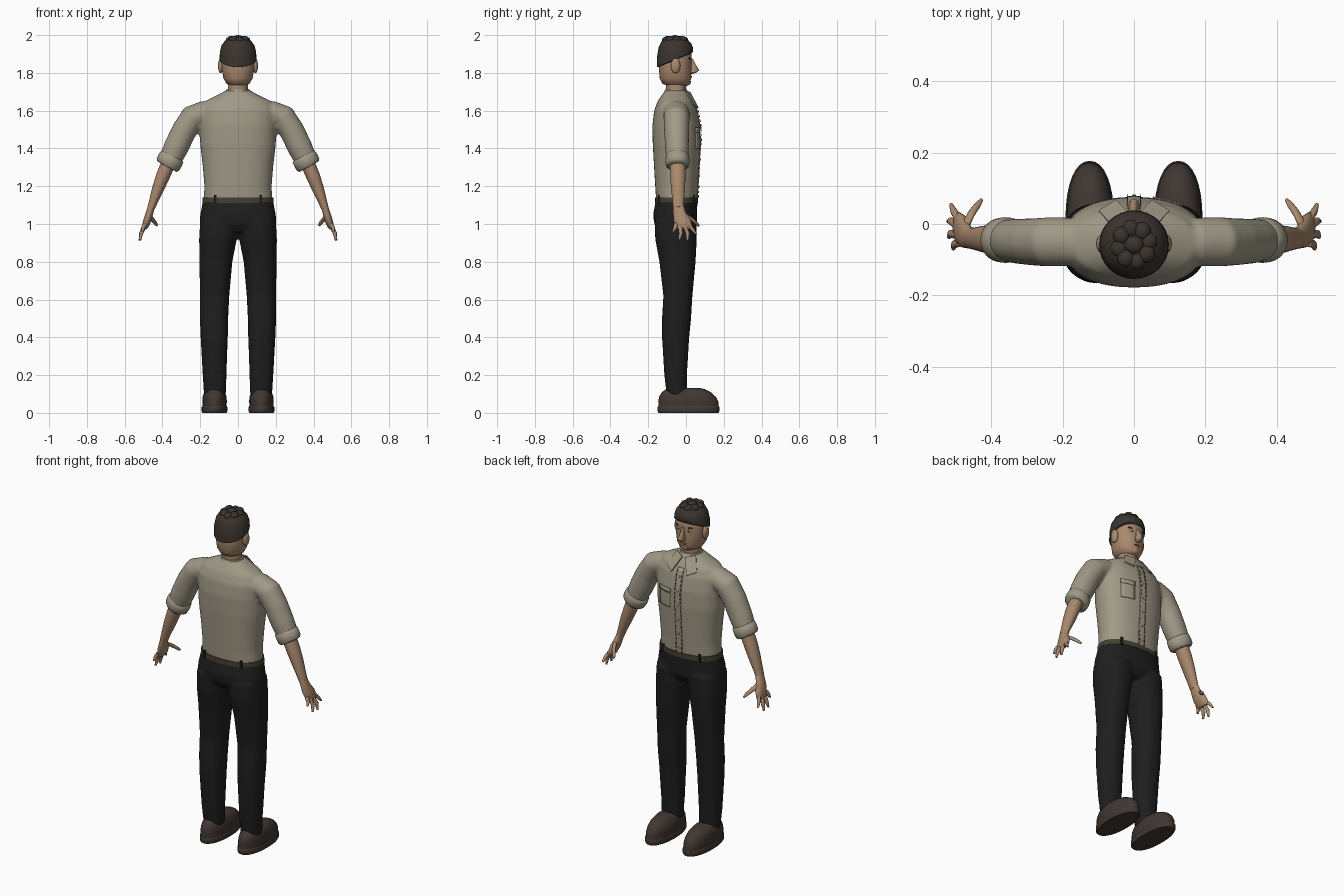
import bpy, bmesh, math
from mathutils import Vector

cube = bpy.data.objects.get("Cube")
if cube:
    bpy.data.objects.remove(cube)


def material(name, r, g, b):
    m = bpy.data.materials.new(name)
    m.use_nodes = True
    m.diffuse_color = (r, g, b, 1)
    bsdf = m.node_tree.nodes["Principled BSDF"]
    bsdf.inputs["Base Color"].default_value = (r, g, b, 1)
    bsdf.inputs["Roughness"].default_value = 0.8
    return m


SHIRT = material("khaki shirt", 0.35, 0.32, 0.24)
SKIN = material("skin", 0.40, 0.25, 0.155)
TROUSER = material("black cloth", 0.013, 0.013, 0.014)
SHOE = material("brown leather", 0.050, 0.038, 0.031)
HAIR = material("dark hair", 0.042, 0.034, 0.028)
BELT = material("belt leather", 0.060, 0.050, 0.034)
LIP = material("lips", 0.24, 0.11, 0.075)
WHITE = material("eye white", 0.55, 0.52, 0.47)


def power(v, n):
    return math.copysign(abs(v) ** (2 / n), v)


def loft(bm, rings, flat=True, n=2.0, seg=32, tilts=None):
    """Closed tube through rings (x, y, z, radius a, radius b)."""
    side = Vector((0, 1, 0))
    loops = []
    for i, (x, y, z, a, b) in enumerate(rings):
        c = Vector((x, y, z))
        if flat:
            u = Vector((1, 0, 0))
        else:
            lo, hi = rings[max(i - 1, 0)], rings[min(i + 1, len(rings) - 1)]
            t = Vector(hi[:3]) - Vector(lo[:3])
            u = side.cross(t).normalized()
        loop = []
        for k in range(seg):
            q = math.tau * k / seg
            p = c + u * a * power(math.cos(q), n) + side * b * power(math.sin(q), n)
            if tilts:
                p.z += tilts[i] * (p.y - y)
            loop.append(bm.verts.new(p))
        loops.append(loop)
    for l0, l1 in zip(loops, loops[1:]):
        for k in range(seg):
            j = (k + 1) % seg
            bm.faces.new((l0[k], l0[j], l1[j], l1[k]))
    bm.faces.new(loops[0][::-1])
    bm.faces.new(loops[-1])


def finish(name, bm, mat, voxel=0, smooth=True):
    bmesh.ops.recalc_face_normals(bm, faces=bm.faces[:])
    me = bpy.data.meshes.new(name)
    bm.to_mesh(me)
    bm.free()
    me.materials.append(mat)
    ob = bpy.data.objects.new(name, me)
    bpy.context.collection.objects.link(ob)
    if smooth:
        bpy.ops.object.select_all(action='DESELECT')
        ob.select_set(True)
        bpy.context.view_layer.objects.active = ob
        bpy.ops.object.shade_smooth_by_angle(angle=math.radians(50))
    if voxel:
        r = ob.modifiers.new("blend", 'REMESH')
        r.mode, r.voxel_size, r.use_smooth_shade = 'VOXEL', voxel, True
        s = ob.modifiers.new("soften", 'SMOOTH')
        s.iterations, s.factor = 5, 0.5
    return ob


def tube(name, rings, mat, **kw):
    bm = bmesh.new()
    loft(bm, rings, **kw)
    return finish(name, bm, mat)


def flip(rings, s):
    return [(s * r[0],) + tuple(r[1:]) for r in rings]


def ball(name, loc, size, mat):
    bm = bmesh.new()
    bmesh.ops.create_uvsphere(bm, u_segments=20, v_segments=12, radius=1)
    for v in bm.verts:
        v.co = Vector(loc) + Vector([v.co[i] * size[i] for i in range(3)])
    return finish(name, bm, mat)


def sheet(name, pts, mat, thick=0.006):
    bm = bmesh.new()
    bm.faces.new([bm.verts.new(p) for p in pts])
    ob = finish(name, bm, mat, smooth=False)
    ob.modifiers.new("thickness", 'SOLIDIFY').thickness = thick
    ob.modifiers["thickness"].offset = 0
    return ob


# Shirt: torso and both sleeves blended into one body
TORSO = [(0, -.05, 1.12, .182, .108), (0, -.05, 1.2, .178, .113), (0, -.05, 1.3, .186, .119),
         (0, -.05, 1.42, .2, .126), (0, -.052, 1.52, .203, .126), (0, -.055, 1.6, .203, .114),
         (0, -.055, 1.65, .175, .095), (0, -.053, 1.69, .095, .07), (0, -.053, 1.708, .062, .058)]
SLEEVE = [(.12, -.05, 1.59, .05, .06), (.18, -.05, 1.59, .062, .068), (.238, -.05, 1.565, .069, .069),
          (.285, -.05, 1.495, .066, .066), (.328, -.048, 1.405, .066, .063), (.366, -.045, 1.325, .058, .057)]
bm = bmesh.new()
loft(bm, TORSO, n=2.25, seg=48)
for s in (1, -1):
    loft(bm, flip(SLEEVE, s), flat=False)
finish("shirt", bm, SHIRT, voxel=0.009)


def chest(x, z):
    """Front surface of the torso at a given x and height."""
    for p, q in zip(TORSO, TORSO[1:]):
        if p[2] <= z <= q[2]:
            f = (z - p[2]) / (q[2] - p[2])
            cy, a, b = (p[i] + f * (q[i] - p[i]) for i in (1, 3, 4))
            return cy + b * (1 - abs(x / a) ** 2.25) ** (1 / 2.25)


def patch(name, x0, x1, z0, z1, mat, lift, nx=4, nz=12):
    bm = bmesh.new()
    g = [[None] * (nz + 1) for _ in range(nx + 1)]
    for i in range(nx + 1):
        for j in range(nz + 1):
            x, z = x0 + (x1 - x0) * i / nx, z0 + (z1 - z0) * j / nz
            g[i][j] = bm.verts.new((x, chest(x, z) + lift, z))
    for i in range(nx):
        for j in range(nz):
            bm.faces.new((g[i][j], g[i + 1][j], g[i + 1][j + 1], g[i][j + 1]))
    ob = finish(name, bm, mat)
    ob.modifiers.new("thickness", 'SOLIDIFY').thickness = 0.004


# Button band, stitches, buttons and chest pocket
patch("button_band", -.02, .02, 1.13, 1.64, SHIRT, .003, nz=24)
patch("chest_pocket", .055, .135, 1.4, 1.5, SHIRT, .003)
patch("pocket_flap", .053, .137, 1.485, 1.51, SHIRT, .005, nz=2)
for i in range(20):
    z = 1.14 + i * .025
    for s in (1, -1):
        patch("band_stitch", s * .0165, s * .0185, z, z + .013, BELT, .0045, 1, 1)
for i in range(6):
    z = 1.17 + i * .085
    ball("button", (0, chest(0, z) + .004, z), (.006, .003, .006), SHIRT)

# Collar, rolled cuffs, forearms and hands
tube("collar_band", [(0, -.053, 1.68, .075, .068), (0, -.053, 1.7, .066, .062),
                     (0, -.053, 1.712, .06, .058)], SHIRT)
FINGERS = {"index": (.022, (.505, .035, .97), (.512, .053, .945)),
           "middle": (.0, (.513, .008, .95), (.52, .008, .912)),
           "ring": (-.022, (.513, -.027, .95), (.518, -.036, .916)),
           "little": (-.042, (.503, -.057, .98), (.506, -.068, .958))}
for s, side in ((1, "left"), (-1, "right")):
    sheet(side + "_collar_flap", [(s * x, y, z) for x, y, z in (
        (.008, .022, 1.695), (.062, -.005, 1.71), (.098, .036, 1.635), (.05, .066, 1.612))], SHIRT)
    tube(side + "_rolled_cuff", flip([
        (.344, -.045, 1.365, .056, .054), (.348, -.045, 1.358, .066, .062), (.36, -.045, 1.335, .069, .064),
        (.372, -.045, 1.313, .067, .062), (.377, -.045, 1.304, .057, .054)], s), SHIRT, flat=False)
    tube(side + "_forearm", flip([
        (.36, -.045, 1.34, .038, .042), (.395, -.044, 1.26, .037, .041), (.422, -.042, 1.19, .032, .037),
        (.446, -.041, 1.125, .024, .031), (.46, -.04, 1.085, .02, .029)], s), SKIN, flat=False)
    bm = bmesh.new()
    loft(bm, flip([(.456, -.04, 1.1, .018, .028), (.468, -.034, 1.06, .02, .034), (.48, -.02, 1.02, .021, .046),
                   (.492, -.01, .985, .017, .044), (.496, -.008, .972, .01, .036)], s), flat=False, seg=20)
    for y, mid, tip in FINGERS.values():
        loft(bm, flip([(.49, y - .01, 1.0, .011, .012), (*mid, .0105, .011), (*tip, .006, .006)], s),
             flat=False, seg=10)
    loft(bm, flip([(.475, -.01, 1.05, .014, .016), (.455, .03, 1.025, .012, .013),
                   (.438, .053, 1.005, .01, .011), (.428, .066, .99, .006, .006)], s), flat=False, seg=10)
    finish(side + "_hand", bm, SKIN)

# Trousers: pelvis and both legs blended
LEG = [(.122, -.048, .09, .058, .054), (.124, -.055, .2, .063, .06), (.126, -.055, .4, .072, .072),
       (.127, -.05, .5, .075, .077), (.124, -.043, .62, .078, .077), (.117, -.045, .8, .087, .096),
       (.106, -.053, .92, .1, .11), (.1, -.055, 1.02, .1, .112)]
bm = bmesh.new()
loft(bm, [(0, -.055, .955, .12, .085), (0, -.055, 1.0, .204, .113), (0, -.058, 1.05, .2, .116),
          (0, -.052, 1.1, .19, .112), (0, -.05, 1.128, .186, .11)], n=2.3, seg=48)
for s in (1, -1):
    loft(bm, flip(LEG, s), n=2.2)
finish("trousers", bm, TROUSER, voxel=0.009)

# Belt with loops
tube("belt", [(0, -.05, 1.112, .188, .113), (0, -.05, 1.14, .187, .113)], BELT, n=2.25, seg=48)
for x in (-.12, .12):
    for sy in (1, -1):
        y = -.05 + sy * .115 * (1 - (.12 / .187) ** 2.25) ** (1 / 2.25)
        bm = bmesh.new()
        bmesh.ops.create_cube(bm, size=1)
        for v in bm.verts:
            v.co = Vector((x + v.co.x * .014, y + v.co.y * .009, 1.13 + v.co.z * .045))
        finish("belt_loop", bm, TROUSER, smooth=False)

# Shoes
for s, side in ((1, "left"), (-1, "right")):
    x = s * .124
    tube(side + "_sole", [(x, .013, .0, .064, .158), (x, .013, .008, .068, .164),
                          (x, .013, .03, .068, .164), (x, .013, .036, .064, .16)], SHOE, n=2.2)
    tube(side + "_shoe", [(x, .013, .03, .063, .159), (x, .012, .06, .065, .159), (x, .008, .085, .063, .15),
                          (x, .002, .108, .056, .132), (x, -.002, .124, .045, .106),
                          (x, .0, .133, .025, .07)], SHOE, n=2.2)

# Neck and head
tube("neck", [(0, -.053, 1.66, .056, .055), (0, -.053, 1.71, .052, .052), (0, -.055, 1.77, .055, .055)], SKIN)
tube("head", [(0, -.045, 1.73, .035, .05), (0, -.052, 1.742, .06, .072), (0, -.056, 1.77, .077, .083),
              (0, -.057, 1.82, .086, .086), (0, -.058, 1.87, .089, .088), (0, -.058, 1.92, .086, .086),
              (0, -.058, 1.96, .06, .06), (0, -.058, 1.975, .03, .03)], SKIN, n=2.15)
ball("chin", (0, .008, 1.752), (.026, .018, .018), SKIN)
tube("nose", [(0, .03, 1.795, .006, .008), (0, .036, 1.803, .018, .023), (0, .042, 1.814, .017, .029),
              (0, .034, 1.84, .010, .021), (0, .022, 1.875, .008, .014)], SKIN, seg=14)
ball("mouth", (0, .024, 1.779), (.021, .009, .006), LIP)
for s, side in ((1, "left"), (-1, "right")):
    ball(side + "_eye", (s * .033, .018, 1.857), (.014, .007, .007), WHITE)
    ball(side + "_pupil", (s * .033, .0225, 1.857), (.006, .004, .006), HAIR)
    ball(side + "_eyebrow", (s * .035, .018, 1.876), (.022, .008, .005), HAIR)
    ball(side + "_ear", (s * .092, -.055, 1.838), (.014, .025, .04), SKIN)

# Hair: slanted shell with curls on the crown
tube("hair", [(0, -.058, 1.868, .09, .089), (0, -.058, 1.872, .098, .096), (0, -.058, 1.91, .096, .095),
              (0, -.058, 1.945, .087, .087), (0, -.058, 1.972, .068, .068), (0, -.058, 1.986, .04, .04)],
     HAIR, tilts=[.42, .42, .25, .1, 0, 0])
for i in range(8):
    a = math.tau * i / 8 + .2
    ball("curl", (.042 * math.cos(a), -.058 + .045 * math.sin(a), 1.972 + .004 * (i % 2)),
         (.024, .026, .02), HAIR)
ball("crown_curl", (0, -.058, 1.98), (.028, .026, .02), HAIR)
